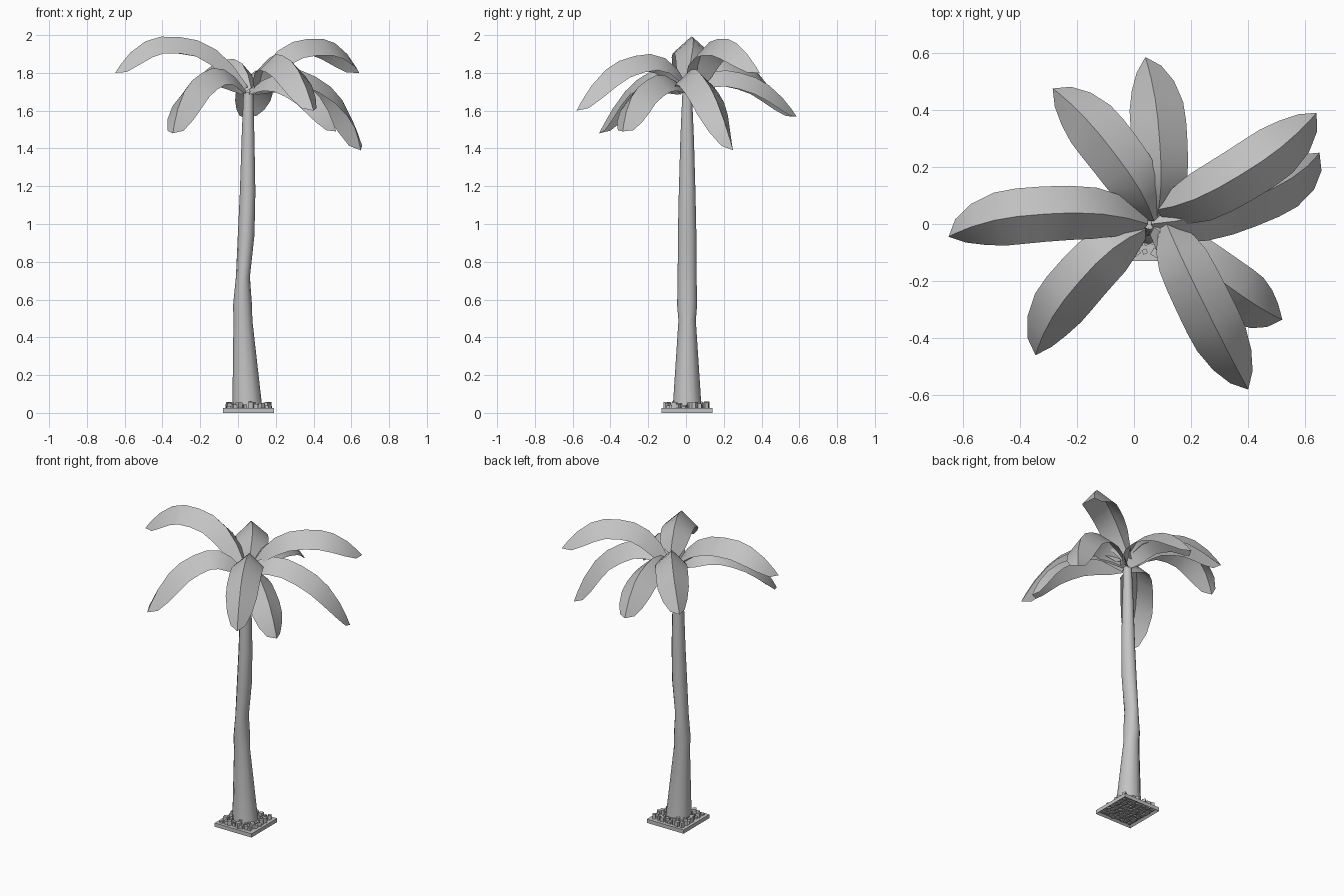
import bpy, bmesh, math, random
from mathutils import Vector, Matrix

if "Cube" in bpy.data.objects:
    bpy.data.objects.remove(bpy.data.objects["Cube"], do_unlink=True)
random.seed(4)

# One plain grey for the whole model
grey = bpy.data.materials.new("plain grey")
grey.use_nodes = True
grey.diffuse_color = (0.55, 0.55, 0.55, 1)
grey.node_tree.nodes["Principled BSDF"].inputs["Base Color"].default_value = (0.55, 0.55, 0.55, 1)


def finish(name, bm, smooth=True, fix_normals=True):
    if fix_normals:
        bmesh.ops.recalc_face_normals(bm, faces=bm.faces)
    mesh = bpy.data.meshes.new(name)
    bm.to_mesh(mesh)
    bm.free()
    mesh.materials.append(grey)
    ob = bpy.data.objects.new(name, mesh)
    bpy.context.collection.objects.link(ob)
    if smooth:
        bpy.ops.object.select_all(action='DESELECT')
        ob.select_set(True)
        bpy.context.view_layer.objects.active = ob
        bpy.ops.object.shade_smooth_by_angle(angle=math.radians(40))


def add_box(bm, centre, size, turn=0.0):
    m = (Matrix.Translation(centre) @ Matrix.Rotation(turn, 4, 'Z')
         @ Matrix.Diagonal((*size, 1)))
    bmesh.ops.create_cube(bm, size=1, matrix=m)


# Trunk: gently wandering rings, each (x, z, radius across, radius deep)
RINGS = [(0.05, 0.015, 0.08, 0.077), (0.026, 0.49, 0.05, 0.046),
         (0.024, 0.57, 0.05, 0.053), (0.026, 0.72, 0.037, 0.05),
         (0.043, 0.94, 0.044, 0.049), (0.051, 1.17, 0.041, 0.044),
         (0.053, 1.45, 0.034, 0.036), (0.055, 1.7, 0.026, 0.025)]
SIDES = 12
bm = bmesh.new()
loops = []
for x, z, rx, ry in RINGS:
    loops.append([bm.verts.new((x + rx * math.cos(a), 0.006 + ry * math.sin(a), z))
                  for a in (math.tau * i / SIDES for i in range(SIDES))])
for low, high in zip(loops, loops[1:]):
    for i in range(SIDES):
        j = (i + 1) % SIDES
        bm.faces.new((low[i], low[j], high[j], high[i]))
bm.faces.new(loops[0])
bm.faces.new(loops[-1])
finish("trunk", bm)

# Fronds: folded blades along an arched midrib, rows of (position, half width)
ROWS = [(0, 0.03), (0.1, 0.072), (0.22, 0.09), (0.36, 0.095), (0.5, 0.097),
        (0.64, 0.098), (0.76, 0.095), (0.88, 0.076), (0.96, 0.045), (1, 0)]


def frond(name, base, mid, tip):
    base, mid, tip = Vector(base), Vector(mid), Vector(tip)
    bow = mid - (base + tip) / 2

    def rib_at(t):
        return base.lerp(tip, t) + bow * (1 - abs(2 * t - 1) ** 2.6)

    bm = bmesh.new()
    strips = []
    for t, w in ROWS:
        p = rib_at(t)
        tangent = (rib_at(min(t + 0.03, 1)) - rib_at(max(t - 0.03, 0))).normalized()
        side = Vector((-tangent.y, tangent.x, 0)).normalized()
        # The blade hangs halfway between straight down and square to the rib
        up = (tangent.cross(side) + Vector((0, 0, 1))).normalized()
        rib = bm.verts.new(p)
        if w == 0:
            strips.append((rib, rib, rib))
        else:
            strips.append((bm.verts.new(p + side * w - up * w * 0.9), rib,
                           bm.verts.new(p - side * w - up * w * 0.9)))
    for a, b in zip(strips, strips[1:]):
        for k in (0, 1):
            corners = [a[k], a[k + 1], b[k + 1], b[k]]
            bm.faces.new(list(dict.fromkeys(corners))[::-1])
    finish(name, bm, fix_normals=False)


frond("left_high_frond", (0.08, 0.05, 1.74), (0.37, 0.17, 1.98), (0.64, 0.39, 1.8))
frond("left_low_frond", (0.06, 0.0, 1.71), (0.41, 0.09, 1.78), (0.65, 0.25, 1.39))
frond("left_front_frond", (0.07, -0.01, 1.71), (0.32, -0.21, 1.76), (0.52, -0.335, 1.49))
frond("front_frond", (0.11, 0.01, 1.73), (0.24, -0.27, 1.89), (0.4, -0.58, 1.6))
frond("right_front_frond", (0.04, -0.02, 1.71), (-0.19, -0.2, 1.8), (-0.345, -0.46, 1.48))
frond("right_high_frond", (0.05, 0.0, 1.73), (-0.31, 0.035, 1.99), (-0.65, -0.045, 1.8))
frond("right_back_frond", (0.07, 0.01, 1.72), (-0.07, 0.25, 1.87), (-0.285, 0.475, 1.64))
frond("back_frond", (0.08, 0.02, 1.71), (0.09, 0.29, 1.8), (0.04, 0.585, 1.57))

# Square base plate, hollowed underneath
CX, CY = 0.055, 0.005
bm = bmesh.new()
add_box(bm, (CX, CY, 0.0125), (0.27, 0.27, 0.025))
bm.faces.ensure_lookup_table()
bottom = min(bm.faces, key=lambda f: f.calc_center_median().z)
bmesh.ops.inset_individual(bm, faces=[bottom], thickness=0.02)
bmesh.ops.translate(bm, verts=bottom.verts, vec=(0, 0, 0.012))
finish("base_plate", bm, smooth=False)

# Loose stones around the foot of the trunk
bm = bmesh.new()
GRID = 8
for i in range(GRID):
    for j in range(GRID):
        x = (i + 0.5) / GRID * 0.23 - 0.115 + random.uniform(-0.006, 0.006)
        y = (j + 0.5) / GRID * 0.23 - 0.115 + random.uniform(-0.006, 0.006)
        s = random.uniform(0.016, 0.027)
        top = random.uniform(0.032, 0.06)
        add_box(bm, (CX + x, CY + y, (top + 0.006) / 2), (s, s, top - 0.006),
                random.uniform(0, 1.5))
finish("stones", bm, smooth=False)
